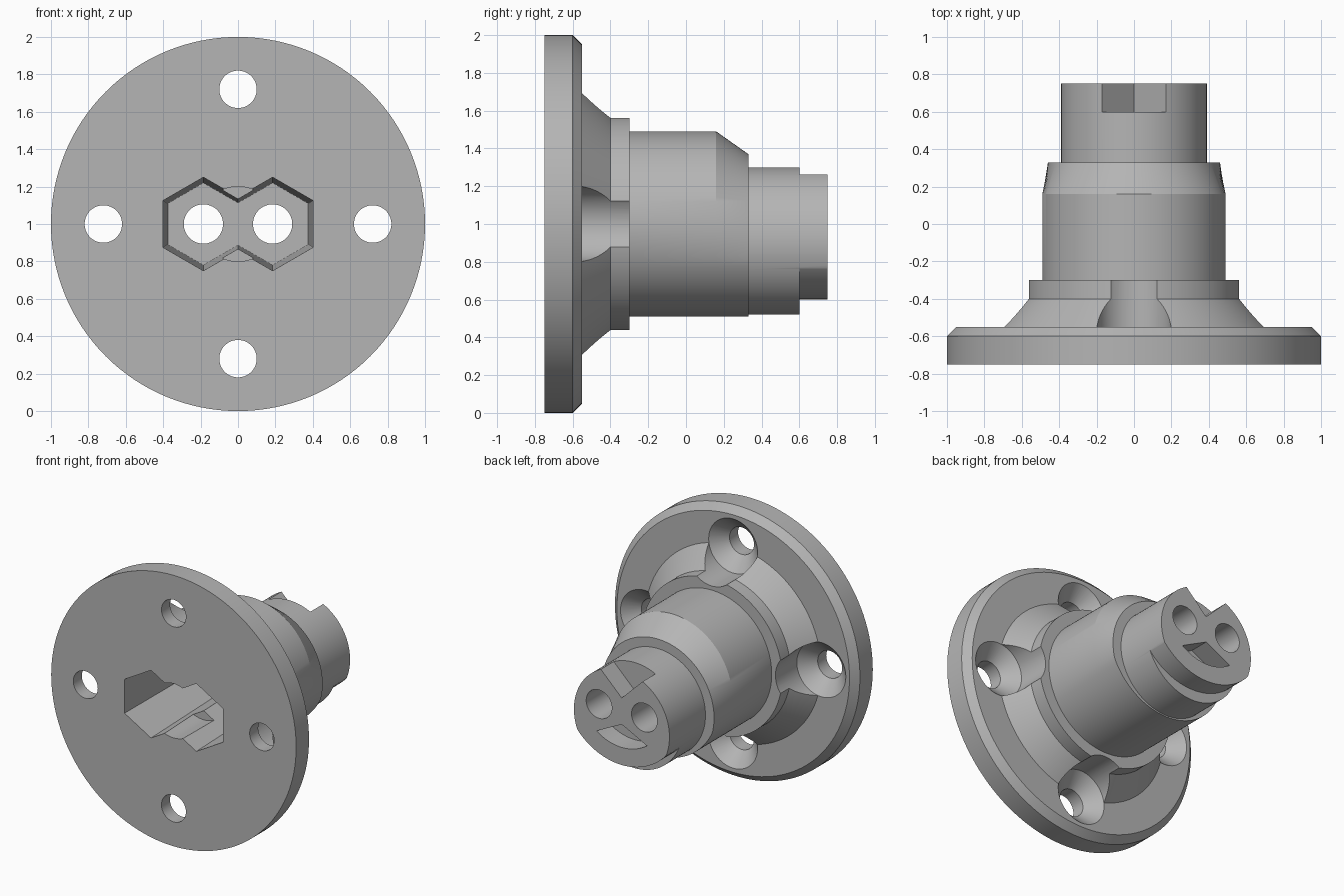
import bpy, bmesh, math

if "Cube" in bpy.data.objects:
    bpy.data.objects.remove(bpy.data.objects["Cube"], do_unlink=True)

SEG = 128
OFFSET = 0.09       # the rear spigot sits this far below the main axis

grey = bpy.data.materials.new("Plain grey")
grey.use_nodes = True
grey.diffuse_color = (0.46, 0.46, 0.46, 1)
grey.node_tree.nodes["Principled BSDF"].inputs["Base Color"].default_value = (0.46, 0.46, 0.46, 1)


def loft(name, sections):
    """Closed solid through (y, [(x, z), ...]) sections."""
    bm = bmesh.new()
    rings = [[bm.verts.new((x, y, z)) for x, z in pts] for y, pts in sections]
    for a, b in zip(rings, rings[1:]):
        for i in range(len(a)):
            j = (i + 1) % len(a)
            bm.faces.new((a[i], a[j], b[j], b[i]))
    bm.faces.new(rings[0])
    bm.faces.new(rings[-1])
    bmesh.ops.recalc_face_normals(bm, faces=bm.faces)
    mesh = bpy.data.meshes.new(name)
    bm.to_mesh(mesh)
    bm.free()
    obj = bpy.data.objects.new(name, mesh)
    bpy.context.collection.objects.link(obj)
    mesh.materials.append(grey)
    return obj


def circle(r, x=0, z=1, n=SEG, turn=0):
    angles = [turn + math.tau * i / n for i in range(n)]
    return [(x + r * math.cos(a), z + r * math.sin(a)) for a in angles]


def low_circle(r, limit=9):
    """Lowered circle sampled around the main axis, clipped to a limit radius."""
    pts = []
    for i in range(SEG):
        c, s = math.cos(math.tau * i / SEG), math.sin(math.tau * i / SEG)
        d = min(limit, -OFFSET * s + math.sqrt(r * r - (OFFSET * c) ** 2))
        pts.append((d * c, 1 + d * s))
    return pts


def boolean(target, cutter, operation="DIFFERENCE"):
    mod = target.modifiers.new("cut", "BOOLEAN")
    mod.operation = operation
    mod.solver = "EXACT"
    mod.object = cutter
    bpy.context.view_layer.objects.active = target
    bpy.ops.object.modifier_apply(modifier=mod.name)
    bpy.data.objects.remove(cutter, do_unlink=True)


# Flange, hub, barrel and lowered spigot as one solid
profile = [(-0.75, 1), (-0.6, 1), (-0.55, 0.95), (-0.55, 0.72), (-0.4, 0.575),
           (-0.3, 0.575), (-0.3, 0.49), (0.16, 0.49)]
sections = [(y, circle(r)) for y, r in profile]
sections += [(0.33, low_circle(0.46, 0.49)), (0.33, low_circle(0.39)), (0.75, low_circle(0.39))]
body = loft("flanged_body", sections)

# Four countersunk screw holes with head clearance cut into the hub
for k in range(4):
    x = 0.72 * math.cos(k * math.pi / 2)
    z = 1 + 0.72 * math.sin(k * math.pi / 2)
    steps = [(-0.9, 0.1), (-0.65, 0.1), (-0.55, 0.2), (-0.2, 0.2)]
    boolean(body, loft("screw_cutter", [(y, circle(r, x, z, 64)) for y, r in steps]))

# Tapered twin hexagonal socket and the two through holes
for side in (-1, 1):
    x = 0.185 * side
    hexes = [(y, circle(r, x, 1, 6, math.pi / 6)) for y, r in ((-0.752, 0.25), (0.3, 0.22))]
    boolean(body, loft("socket_cutter", hexes))
    boolean(body, loft("bore_cutter", [(y, circle(0.105, x, 1, 64)) for y in (0.1, 0.9)]))
boolean(body, loft("socket_relief_cutter", [(y, circle(0.2)) for y in (-0.8, -0.4)]))

# Vee notch on top of the spigot end
vee = [(0, 1.095), (0.4, 1.485), (-0.4, 1.485)]
boolean(body, loft("notch_cutter", [(y, vee) for y in (0.6, 0.9)]))


def arc(r, half):
    """Arc below the spigot, from left to right."""
    angles = [math.radians(-90 - half + 2 * half * i / 32) for i in range(33)]
    return [(r * math.cos(a), 1.08 + r * math.sin(a)) for a in angles]


# Fan shaped pocket below the bores
fan = [(0, 0.9)] + arc(0.35, 36)
boolean(body, loft("pocket_cutter", [(y, fan) for y in (0.6, 0.9)]))

# Shallow curved step along the underside of the spigot end
step = arc(0.48, 60) + [(0.6, 0.84), (0.6, 0.3), (-0.6, 0.3), (-0.6, 0.84)]
boolean(body, loft("step_cutter", [(y, step) for y in (0.6, 0.9)]))

# Smooth round walls, sharp edges
bpy.ops.object.select_all(action="DESELECT")
body.select_set(True)
bpy.context.view_layer.objects.active = body
bpy.ops.object.shade_smooth_by_angle(angle=math.radians(20))
